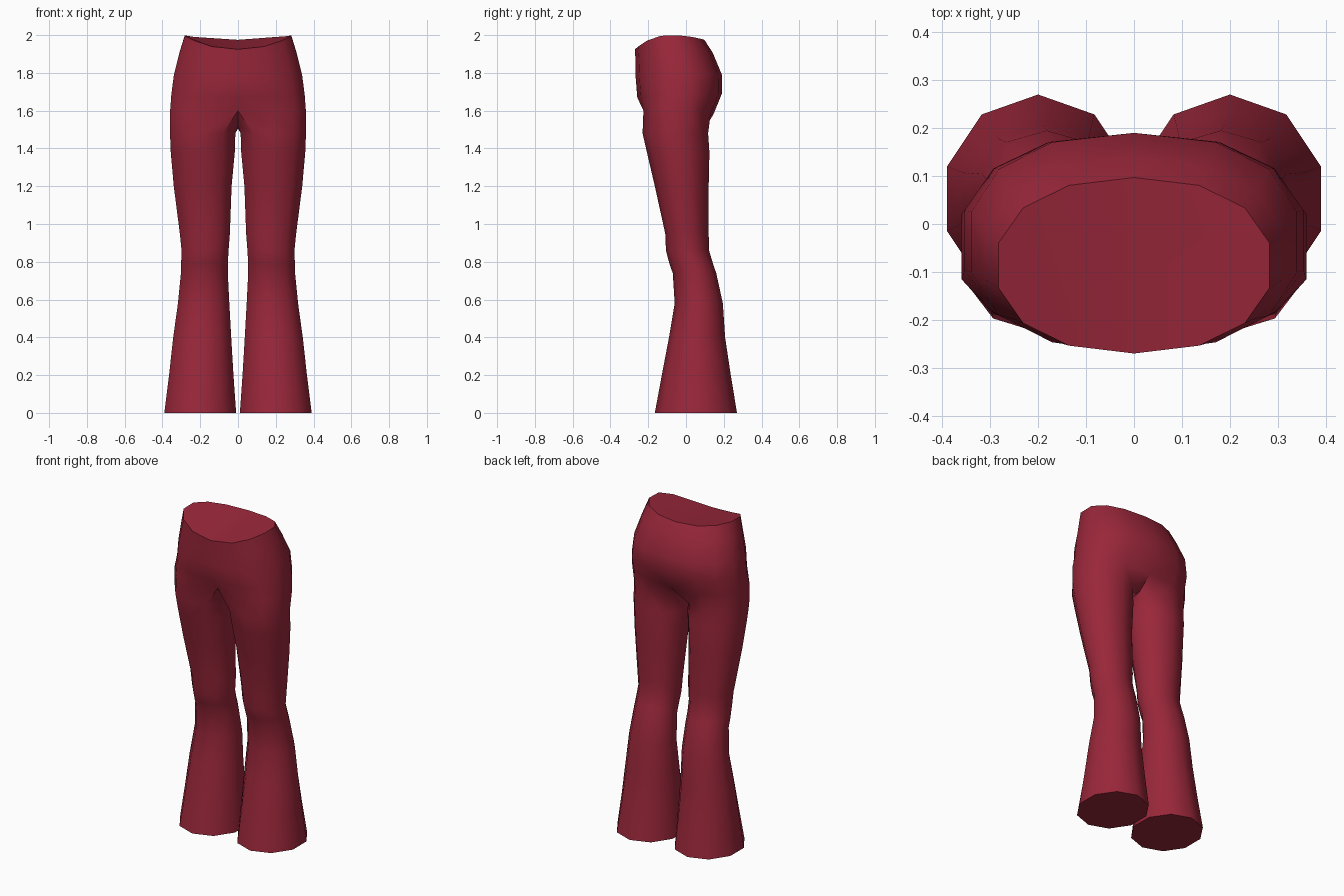
import bpy, bmesh
from math import sin, cos, radians, copysign

cube = bpy.data.objects.get("Cube")
if cube:
    bpy.data.objects.remove(cube)

HALF = 8    # points round one half of the hips
RING = 10   # points round one leg

fabric = bpy.data.materials.new("crimson fabric")
fabric.use_nodes = True
fabric.diffuse_color = (0.32, 0.02, 0.042, 1)
fabric.node_tree.nodes["Principled BSDF"].inputs["Base Color"].default_value = fabric.diffuse_color

bm = bmesh.new()


def soft(value, power):
    return copysign(abs(value) ** power, value)


def hip_ring(width, front, back, z_front, z_side, z_back, power=0.9):
    """Half oval from the centre front round the side to the centre back."""
    verts = []
    mid, depth = (front + back) / 2, (back - front) / 2
    for i in range(HALF):
        a = radians(-90 + 180 * i / (HALF - 1))
        z_end = z_front if a < 0 else z_back
        x = 0 if i in (0, HALF - 1) else width * 1.02 * soft(cos(a), power)
        z = z_side + (z_end - z_side) * sin(a) ** 2
        verts.append(bm.verts.new((x, mid + depth * soft(sin(a), power), z)))
    return verts


def leg_ring(z, inner, outer, front, back):
    """Closed oval that starts at the inner front of the leg."""
    mid, depth = (front + back) / 2, (back - front) / 2
    centre, radius = (inner + outer) / 2, (outer - inner) / 2 / cos(radians(18))
    angles = [radians(-126 + 36 * i) for i in range(RING)]
    return [bm.verts.new((centre + radius * cos(a), mid + depth * sin(a), z)) for a in angles]


def bridge(upper, lower, closed):
    n = len(upper)
    for i in range(n if closed else n - 1):
        j = (i + 1) % n
        bm.faces.new((upper[i], lower[i], lower[j], upper[j]))


# Waist and hips: width, front, back, then heights at front, side and back
hips = [hip_ring(*row) for row in (
    (0.283, -0.27, 0.097, 1.925, 2.0, 1.975),
    (0.31, -0.268, 0.14, 1.87, 1.91, 1.91),
    (0.34, -0.266, 0.19, 1.77, 1.79, 1.79, 0.85),
    (0.354, -0.258, 0.19, 1.67, 1.68, 1.69, 0.85),
    (0.36, -0.2, 0.145, 1.6, 1.6, 1.58, 0.85))]
for upper, lower in zip(hips, hips[1:]):
    bridge(upper, lower, False)
waist_cap = bm.faces.new(hips[0])

# Keep the thighs full where the centre front tucks in under the fold
for v in hips[-1][1:4]:
    v.co.y -= 0.04

# Crotch seam completes the top ring of the leg
crotch = [bm.verts.new((0, y, z)) for y, z in ((0.05, 1.505), (-0.08, 1.515))]

# Leg: height, inner x, outer x, front y, back y
legs = [hips[-1] + crotch] + [leg_ring(*row) for row in (
    (1.48, 0.014, 0.36, -0.23, 0.117),
    (1.38, 0.017, 0.356, -0.207, 0.124),
    (1.2, 0.034, 0.34, -0.165, 0.12),
    (0.95, 0.043, 0.308, -0.11, 0.12),
    (0.86, 0.05, 0.299, -0.106, 0.122),
    (0.79, 0.054, 0.301, -0.088, 0.143),
    (0.74, 0.054, 0.302, -0.07, 0.16),
    (0.58, 0.046, 0.318, -0.06, 0.195),
    (0.4, 0.036, 0.343, -0.09, 0.207),
    (0.2, 0.024, 0.365, -0.128, 0.237),
    (0, 0.01, 0.39, -0.165, 0.27))]
for upper, lower in zip(legs, legs[1:]):
    bridge(upper, lower, True)
bm.faces.new(legs[-1])

bmesh.ops.recalc_face_normals(bm, faces=bm.faces)
if waist_cap.normal.z < 0:
    bmesh.ops.reverse_faces(bm, faces=bm.faces)

mesh = bpy.data.meshes.new("flared_trousers")
bm.to_mesh(mesh)
bm.free()
mesh.materials.append(fabric)
trousers = bpy.data.objects.new("flared_trousers", mesh)
bpy.context.collection.objects.link(trousers)

# Second half
bpy.context.view_layer.objects.active = trousers
trousers.select_set(True)
mirror = trousers.modifiers.new("mirror", "MIRROR")
mirror.use_clip = True
bpy.ops.object.modifier_apply(modifier=mirror.name)
bpy.ops.object.shade_smooth_by_angle(angle=radians(50))
